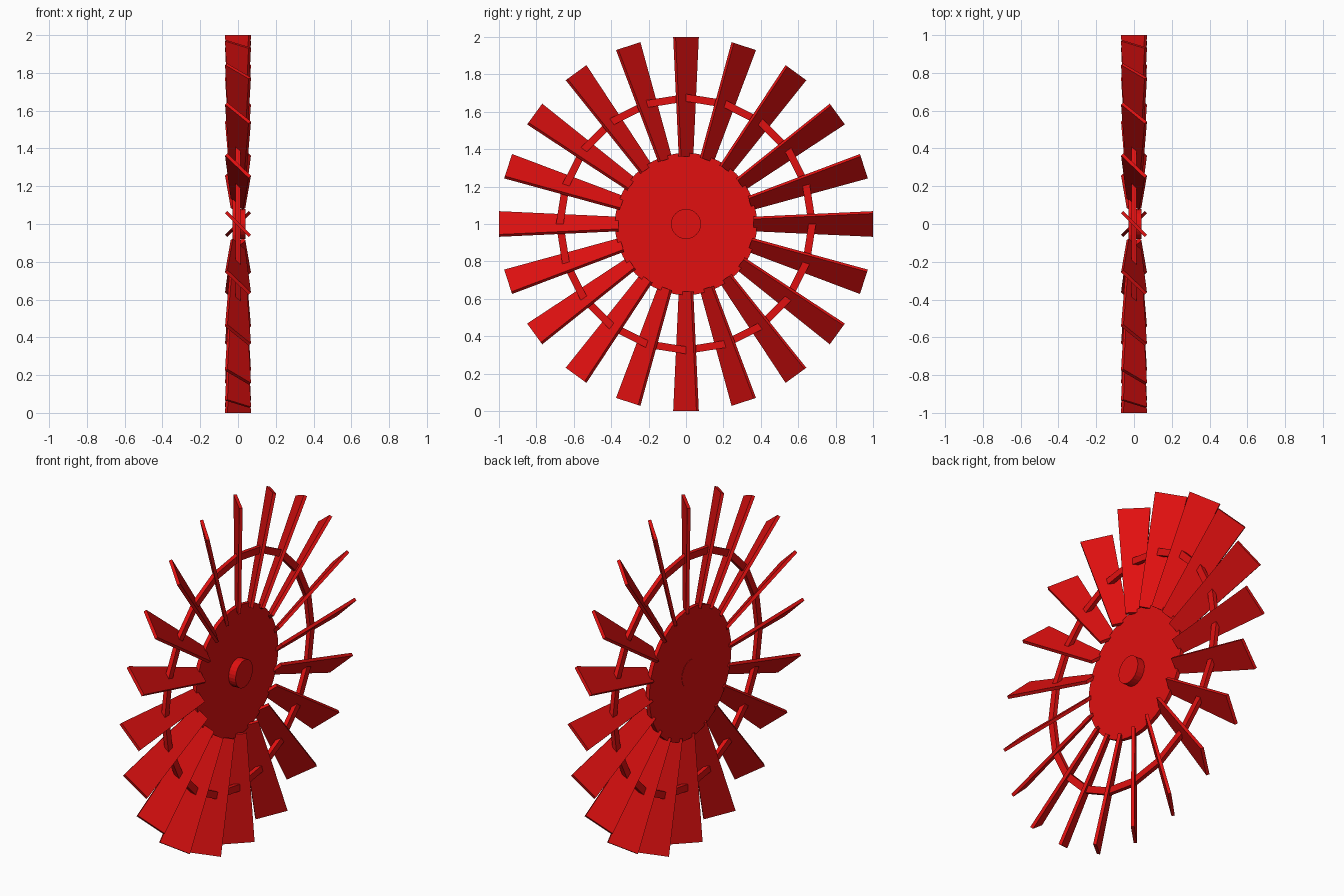
import bpy, bmesh, math
from mathutils import Matrix, Vector

cube = bpy.data.objects.get("Cube")
if cube:
    bpy.data.objects.remove(cube)

BLADES = 20
CENTRE = Vector((0, 0, 1))

red = bpy.data.materials.new("red paint")
red.use_nodes = True
red.diffuse_color = (0.75, 0.005, 0.005, 1)
red.node_tree.nodes["Principled BSDF"].inputs["Base Color"].default_value = red.diffuse_color


def add_object(name, bm):
    bmesh.ops.recalc_face_normals(bm, faces=bm.faces)
    mesh = bpy.data.meshes.new(name)
    bm.to_mesh(mesh)
    bm.free()
    mesh.materials.append(red)
    obj = bpy.data.objects.new(name, mesh)
    obj.location = CENTRE
    bpy.context.collection.objects.link(obj)
    return obj


def add_disc(name, radius, x0, x1, sides):
    """Solid disc with its axis along x."""
    bm = bmesh.new()
    turn = Matrix.Translation(((x0 + x1) / 2, 0, 0)) @ Matrix.Rotation(math.pi / 2, 4, 'Y')
    bmesh.ops.create_cone(bm, cap_ends=True, segments=sides, radius1=radius,
                          radius2=radius, depth=x1 - x0, matrix=turn)
    return add_object(name, bm)


def add_ring(name, inner, outer, half, sides):
    """Flat band: a rectangular section spun around the x axis."""
    bm = bmesh.new()
    corners = [(-half, inner), (half, inner), (half, outer), (-half, outer)]
    section = bm.faces.new([bm.verts.new((x, 0, r)) for x, r in corners])
    bmesh.ops.spin(bm, geom=[section] + section.edges[:] + section.verts[:],
                   axis=(1, 0, 0), cent=(0, 0, 0), angle=math.tau, steps=sides)
    bmesh.ops.remove_doubles(bm, verts=bm.verts, dist=0.0005)
    bmesh.ops.delete(bm, geom=[f for f in bm.faces
                               if abs(f.normal.x) < 0.1 and
                               abs(f.normal.dot(f.calc_center_median().normalized())) < 0.1],
                     context='FACES_ONLY')
    return add_object(name, bm)


def add_blade(index, root, tip, root_width, tip_width, thickness):
    """Tapered flat vane pitched 45 degrees about its own length."""
    bm = bmesh.new()
    bmesh.ops.create_cube(bm, size=1)
    for v in bm.verts:
        outer = v.co.z > 0
        v.co = (v.co.x * (tip_width if outer else root_width),
                v.co.y * thickness, tip if outer else root)
    bmesh.ops.rotate(bm, verts=bm.verts, matrix=Matrix.Rotation(-math.pi / 4, 3, 'Z'))
    bmesh.ops.rotate(bm, verts=bm.verts,
                     matrix=Matrix.Rotation(math.tau * index / BLADES, 3, 'X'))
    return add_object(f"blade_{index + 1}", bm)


# Hub plate and axle boss
add_disc("hub_plate", 0.38, -0.028, -0.005, 40)
add_disc("axle_boss", 0.08, -0.03, 0.04, 24)

# Band tying the blades together
add_ring("blade_band", 0.655, 0.695, 0.012, BLADES)

# Vanes
for i in range(BLADES):
    add_blade(i, 0.36, 1.0, 0.092, 0.176, 0.018)
